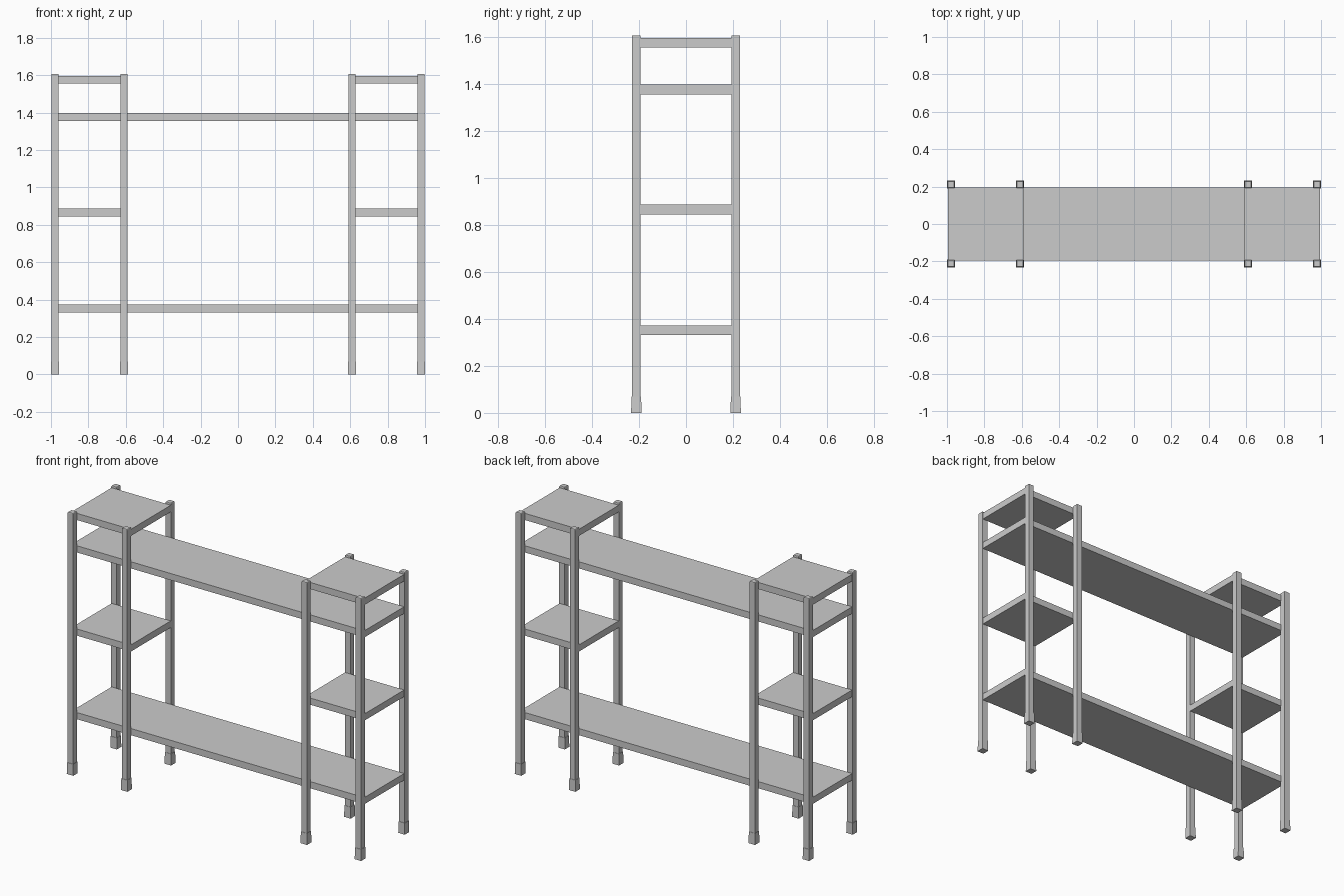
import bpy, bmesh

if "Cube" in bpy.data.objects:
    bpy.data.objects.remove(bpy.data.objects["Cube"])


def loft(name, cx, cy, sections):
    """Square-section upright through (half_x, half_y, z) rings, capped both ends."""
    bm = bmesh.new()
    prev = None
    for hx, hy, z in sections:
        ring = [bm.verts.new((cx + sx * hx, cy + sy * hy, z))
                for sx, sy in ((-1, -1), (1, -1), (1, 1), (-1, 1))]
        if prev is None:
            bm.faces.new(ring[::-1])
        else:
            for i in range(4):
                j = (i + 1) % 4
                bm.faces.new((prev[i], prev[j], ring[j], ring[i]))
        prev = ring
    bm.faces.new(prev)
    mesh = bpy.data.meshes.new(name)
    bm.to_mesh(mesh)
    bm.free()
    obj = bpy.data.objects.new(name, mesh)
    bpy.context.collection.objects.link(obj)
    return obj


def shelf(name, x0, x1, top):
    hx = (x1 - x0) / 2
    loft(name, (x0 + x1) / 2, 0, [(hx, 0.194, top - 0.041), (hx, 0.194, top)])


HEIGHT = 1.607
OUTER, INNER = 0.978, 0.61   # post centre lines
POST_Y = 0.2115
HALF = 0.0185                # half post width

# Eight posts with lightly eased tops, each standing in a slightly wider foot
for side, sx in (("left", -1), ("right", 1)):
    for place, px in (("outer", OUTER), ("inner", INNER)):
        for depth, sy in (("front", -1), ("back", 1)):
            tag = f"{side}_{place}_{depth}"
            loft(f"{tag}_post", sx * px, sy * POST_Y,
                 [(HALF, HALF, 0.068), (HALF, HALF, HEIGHT - 0.003),
                  (HALF - 0.002, HALF - 0.002, HEIGHT)])
            loft(f"{tag}_foot", sx * px, sy * POST_Y,
                 [(0.022, 0.022, 0), (0.0205, 0.0205, 0.07)])

# Full-width shelves
X_OUT, X_IN = OUTER + 0.016, INNER - 0.018
shelf("lower_long_shelf", -X_OUT, X_OUT, 0.373)
shelf("upper_long_shelf", -X_OUT, X_OUT, 1.397)

# Short shelves in each tower
for level, top in (("middle", 0.886), ("top", 1.596)):
    shelf(f"left_{level}_shelf", -X_OUT, -X_IN, top)
    shelf(f"right_{level}_shelf", X_IN, X_OUT, top)
